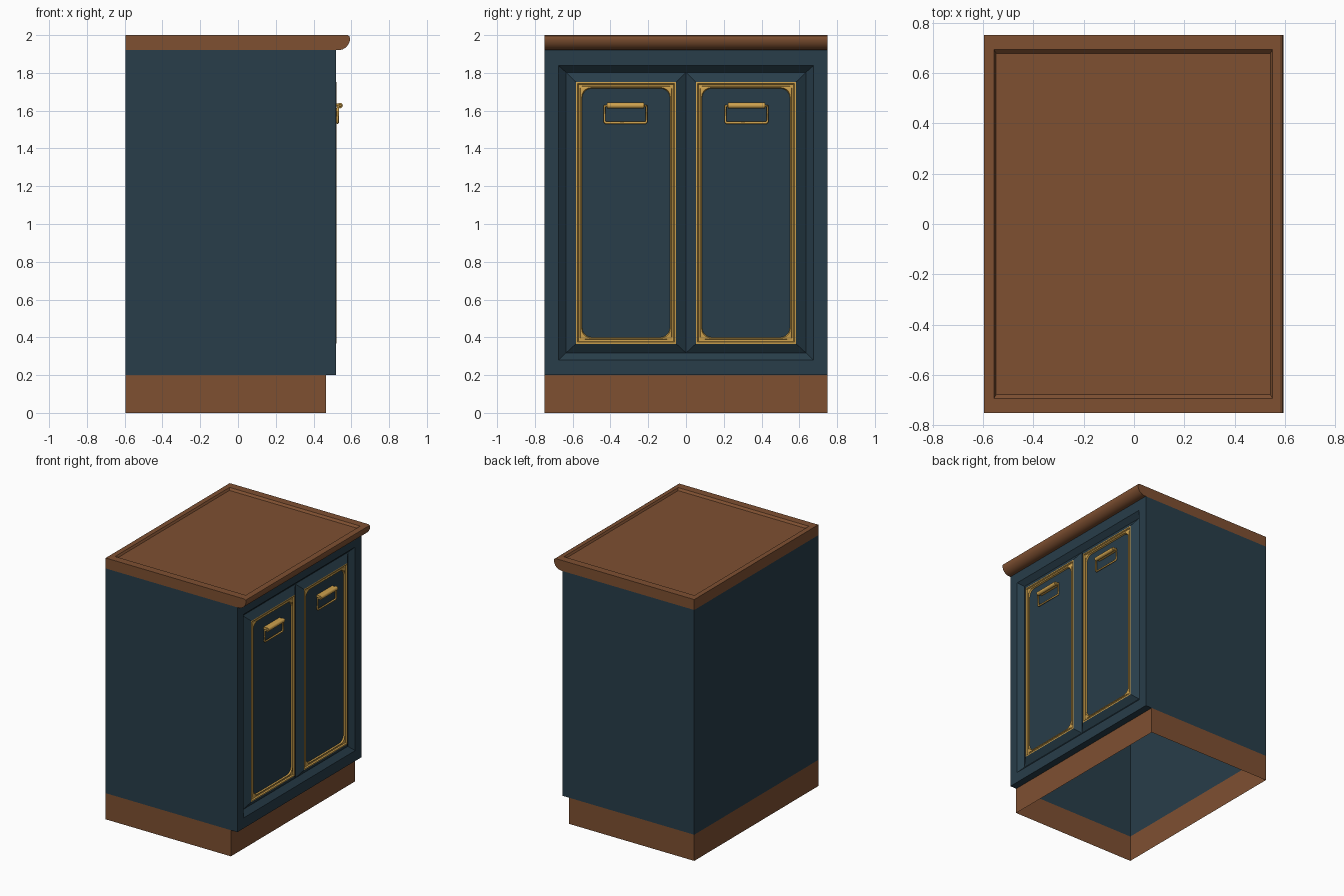
import bpy, bmesh, math
from mathutils import Vector

if "Cube" in bpy.data.objects:
    bpy.data.objects.remove(bpy.data.objects["Cube"])


def material(name, rgb):
    m = bpy.data.materials.new(name)
    m.diffuse_color = (*rgb, 1)
    m.use_nodes = True
    m.node_tree.nodes["Principled BSDF"].inputs["Base Color"].default_value = m.diffuse_color
    return m


BLUE = material("blue_paint", (0.021, 0.047, 0.068))
WOOD = material("brown_wood", (0.21, 0.08, 0.031))
GOLD = material("gold_metal", (0.62, 0.36, 0.075))


def finish(bm, name, mat, outward=None):
    bmesh.ops.remove_doubles(bm, verts=bm.verts, dist=1e-5)
    if outward is None:
        bmesh.ops.recalc_face_normals(bm, faces=bm.faces)
    else:  # open sheets: make every face look along the given direction
        bm.normal_update()
        for f in bm.faces:
            if f.normal.dot(Vector(outward)) < 0:
                f.normal_flip()
    me = bpy.data.meshes.new(name)
    bm.to_mesh(me)
    bm.free()
    ob = bpy.data.objects.new(name, me)
    bpy.context.collection.objects.link(ob)
    me.materials.append(mat)
    bpy.context.view_layer.objects.active = ob
    ob.select_set(True)
    bpy.ops.object.shade_smooth_by_angle(angle=math.radians(30))
    ob.select_set(False)
    return ob


def loop(x, y0, y1, z0, z1, r=0.0, n=6):
    """Rectangle with rounded corners in the plane at depth x."""
    pts = []
    for cy, cz, a0 in ((y1 - r, z1 - r, 0), (y0 + r, z1 - r, 90),
                       (y0 + r, z0 + r, 180), (y1 - r, z0 + r, 270)):
        for i in range(n if r else 1):
            a = math.radians(a0 + 90 * i / max(n - 1, 1))
            pts.append((x, cy + r * math.cos(a), cz + r * math.sin(a)))
    return pts if r else [p for p in pts for _ in range(n)]


def bridge(bm, loops, cap=False):
    """Skin a series of equal-length loops; doubled corner points collapse."""
    for a, b in zip(loops, loops[1:]):
        for i in range(len(a)):
            j = (i + 1) % len(a)
            quad = []
            for p in (a[i], a[j], b[j], b[i]):
                if p not in quad:
                    quad.append(p)
            if len(quad) > 2:
                bm.faces.new([bm.verts.new(p) for p in quad])
    if cap:
        bm.faces.new([bm.verts.new(p) for p in dict.fromkeys(loops[-1])])


def box_ring(bm, x0, x1, y, z0, z1):
    def rect(z):
        return [(x0, -y, z), (x1, -y, z), (x1, y, z), (x0, y, z)]
    bridge(bm, [rect(z0), rect(z1)])


XB, XF, Y = -0.595, 0.52, 0.75

# plinth, open underneath
bm = bmesh.new()
box_ring(bm, XB, 0.465, Y, 0, 0.2)
finish(bm, "plinth", WOOD)

# cabinet shell: sides, back and the strip under the front overhang
bm = bmesh.new()
box_ring(bm, XB, XF, Y, 0.2, 1.92)
front = max(bm.faces, key=lambda f: f.calc_center_median().x)
bm.faces.remove(front)
bm.faces.new([bm.verts.new(p) for p in
              ((0.465, -Y, 0.2), (0.465, Y, 0.2), (XF, Y, 0.2), (XF, -Y, 0.2))])
finish(bm, "cabinet_shell", BLUE)

# front frame sloping in to the doors
bm = bmesh.new()
bridge(bm, [loop(XF, -Y, Y, 0.2, 1.92),
            loop(XF, -0.675, 0.675, 0.28, 1.838),
            loop(0.485, -0.635, 0.635, 0.318, 1.803)])
finish(bm, "front_frame", BLUE, (1, 0, 0))


# worktop: nosing profile along y, with a shallow sunken top
bm = bmesh.new()
prof = [(XB, 2.0), (XB, 1.92), (0.52, 1.92)]
for i in range(9):
    a = math.radians(-90 + 90 * i / 8)
    prof.append((0.53 + 0.063 * math.cos(a), 1.983 + 0.063 * math.sin(a)))
prof += [(0.59, 1.994), (0.58, 2.0)]
for (xa, za), (xb, zb) in zip(prof, prof[1:]):
    bm.faces.new([bm.verts.new(p) for p in
                  ((xa, -Y, za), (xb, -Y, zb), (xb, Y, zb), (xa, Y, za))])
for y in (-Y, Y):
    bm.faces.new([bm.verts.new((x, y, z)) for x, z in prof])
bridge(bm, [[(x0, -y, z), (x1, -y, z), (x1, y, z), (x0, y, z)] for x0, x1, y, z in
            ((XB, 0.58, Y, 2.0), (-0.556, 0.55, 0.692, 2.0), (-0.547, 0.541, 0.677, 1.985))],
       cap=True)
finish(bm, "worktop", WOOD)

for side, s in (("left", -1), ("right", 1)):
    c = s * 0.3175  # door centre

    def door_loop(x, half, z0, z1, r=0.0):
        return loop(x, c - half, c + half, z0, z1, r)

    # door with bevelled rim
    bm = bmesh.new()
    bridge(bm, [door_loop(0.485, 0.3175, 0.318, 1.803),
                door_loop(XF, 0.265, 0.366, 1.752)])
    finish(bm, side + "_door_rim", BLUE, (1, 0, 0))

    # gilded double-ridge moulding with rounded inner corners
    bm = bmesh.new()
    bridge(bm, [door_loop(XF, 0.265, 0.366, 1.752),
                door_loop(0.522, 0.256, 0.375, 1.743),
                door_loop(0.512, 0.252, 0.379, 1.739),
                door_loop(0.512, 0.243, 0.388, 1.730),
                door_loop(0.518, 0.240, 0.391, 1.727, 0.04),
                door_loop(0.518, 0.235, 0.396, 1.722, 0.05),
                door_loop(0.508, 0.232, 0.400, 1.718, 0.05)])
    finish(bm, side + "_door_moulding", GOLD, (1, 0, 0))

    # flat centre panel
    bm = bmesh.new()
    bridge(bm, [door_loop(0.508, 0.232, 0.400, 1.718, 0.05)], cap=True)
    finish(bm, side + "_door_panel", BLUE, (1, 0, 0))

    # handle: thin bent wire loop
    h = c + s * 0.0025
    cu = bpy.data.curves.new(side + "_handle_loop", 'CURVE')
    cu.dimensions = '3D'
    cu.bevel_depth = 0.007
    cu.bevel_resolution = 1
    path = [(0.545, -0.095, 1.627), (0.529, -0.111, 1.624), (0.527, -0.111, 1.542),
            (0.527, -0.105, 1.536), (0.527, 0.105, 1.536), (0.527, 0.111, 1.542),
            (0.529, 0.111, 1.624), (0.545, 0.095, 1.627)]
    sp = cu.splines.new('POLY')
    sp.points.add(len(path) - 1)
    for p, (x, y, z) in zip(sp.points, path):
        p.co = (x, h + y, z, 1)
    cu.materials.append(GOLD)
    bpy.context.collection.objects.link(bpy.data.objects.new(side + "_handle_loop", cu))

    # handle: thicker grip, and the bracket holding it to the panel
    bpy.ops.mesh.primitive_cylinder_add(vertices=12, radius=0.015, depth=0.196,
                                        location=(0.54, h, 1.627),
                                        rotation=(math.pi / 2, 0, 0))
    grip = bpy.context.object
    grip.name = side + "_handle_grip"
    bpy.ops.object.shade_smooth_by_angle(angle=math.radians(35))
    bpy.ops.mesh.primitive_cube_add(size=1, location=(0.523, h, 1.63))
    bracket = bpy.context.object
    bracket.name = side + "_handle_bracket"
    bracket.scale = (0.034, 0.19, 0.018)
    for ob in (grip, bracket):
        ob.data.materials.append(GOLD)
        ob.select_set(False)
